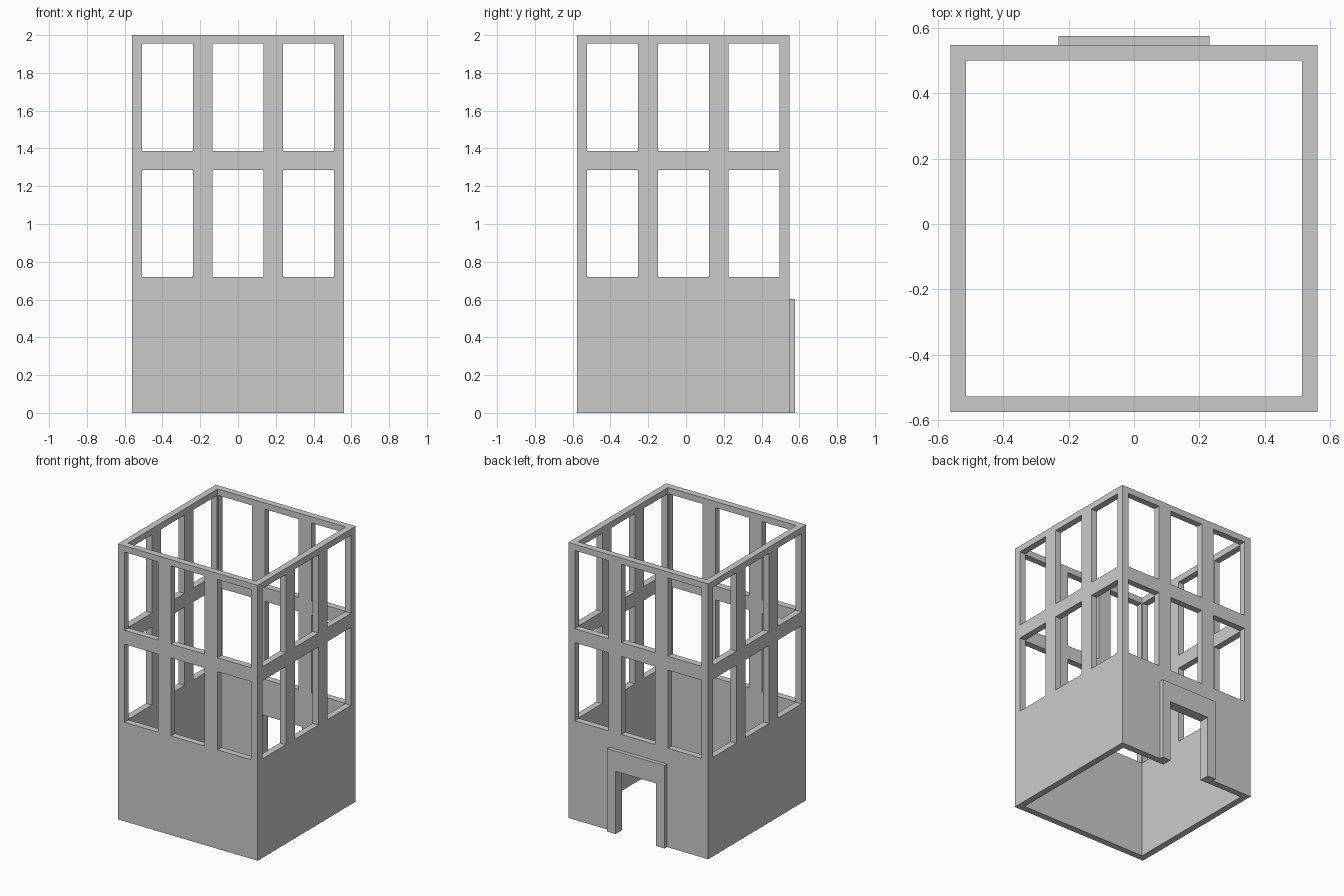
import bpy, bmesh
from mathutils import Matrix

if "Cube" in bpy.data.objects:
    bpy.data.objects.remove(bpy.data.objects["Cube"])

HALF, WALL, HEIGHT = 0.562, 0.047, 2.0    # square tower
CY = -0.014                               # tower centre in y (door frame sticks out at the back)
FRAME_Y = 0.576                           # outer face of the door frame
DOOR_W, DOOR_H = 0.163, 0.455             # door half width and height


def boxes(name, specs):
    """One object made of boxes, each given as (min corner, max corner)."""
    bm = bmesh.new()
    for lo, hi in specs:
        mid = [(a + b) / 2 for a, b in zip(lo, hi)]
        size = [b - a for a, b in zip(lo, hi)]
        bmesh.ops.create_cube(bm, size=1, matrix=Matrix.LocRotScale(mid, None, size))
    mesh = bpy.data.meshes.new(name)
    bm.to_mesh(mesh)
    bm.free()
    obj = bpy.data.objects.new(name, mesh)
    bpy.context.collection.objects.link(obj)
    return obj


def cut(target, cutter):
    """Subtract the cutter from the target, then remove the cutter."""
    cutter.hide_render = True
    mod = target.modifiers.new("cut", 'BOOLEAN')
    mod.operation, mod.solver, mod.object = 'DIFFERENCE', 'EXACT', cutter
    bpy.context.view_layer.objects.active = target
    bpy.ops.object.modifier_apply(modifier=mod.name)
    bpy.data.objects.remove(cutter)


# Tower walls: open at top and bottom
walls = boxes("tower_walls", [((-HALF, CY - HALF, 0), (HALF, CY + HALF, HEIGHT))])
inner = HALF - WALL
cut(walls, boxes("hollow_cutter", [((-inner, CY - inner, -1), (inner, CY + inner, 3))]))

# Windows: three columns by two rows, cut through both pairs of walls
columns = [(c - 0.135, c + 0.135) for c in (-0.374, 0, 0.374)]
rows = [(0.719, 1.286), (1.387, 1.955)]
cells = [(a, b, z0, z1) for a, b in columns for z0, z1 in rows]
cut(walls, boxes("window_cutter_y", [((a, -1, z0), (b, 1, z1)) for a, b, z0, z1 in cells]))
cut(walls, boxes("window_cutter_x", [((-1, CY + a, z0), (1, CY + b, z1)) for a, b, z0, z1 in cells]))

# Doorway in the back wall
cut(walls, boxes("door_cutter", [((-DOOR_W, 0.3, -1), (DOOR_W, 1, DOOR_H))]))

# Door frame: an upside-down U profile, extruded outwards from the back wall
w, h = 0.231, 0.602
profile = [(-w, 0), (-w, h), (w, h), (w, 0),
           (DOOR_W, 0), (DOOR_W, DOOR_H), (-DOOR_W, DOOR_H), (-DOOR_W, 0)]
bm = bmesh.new()
face = bm.faces.new([bm.verts.new((x, CY + HALF, z)) for x, z in profile])
ext = bmesh.ops.extrude_face_region(bm, geom=[face], use_keep_orig=True)
bmesh.ops.translate(bm, vec=(0, FRAME_Y - CY - HALF, 0),
                    verts=[v for v in ext["geom"] if isinstance(v, bmesh.types.BMVert)])
bmesh.ops.recalc_face_normals(bm, faces=bm.faces)
mesh = bpy.data.meshes.new("door_frame")
bm.to_mesh(mesh)
bm.free()
bpy.context.collection.objects.link(bpy.data.objects.new("door_frame", mesh))
